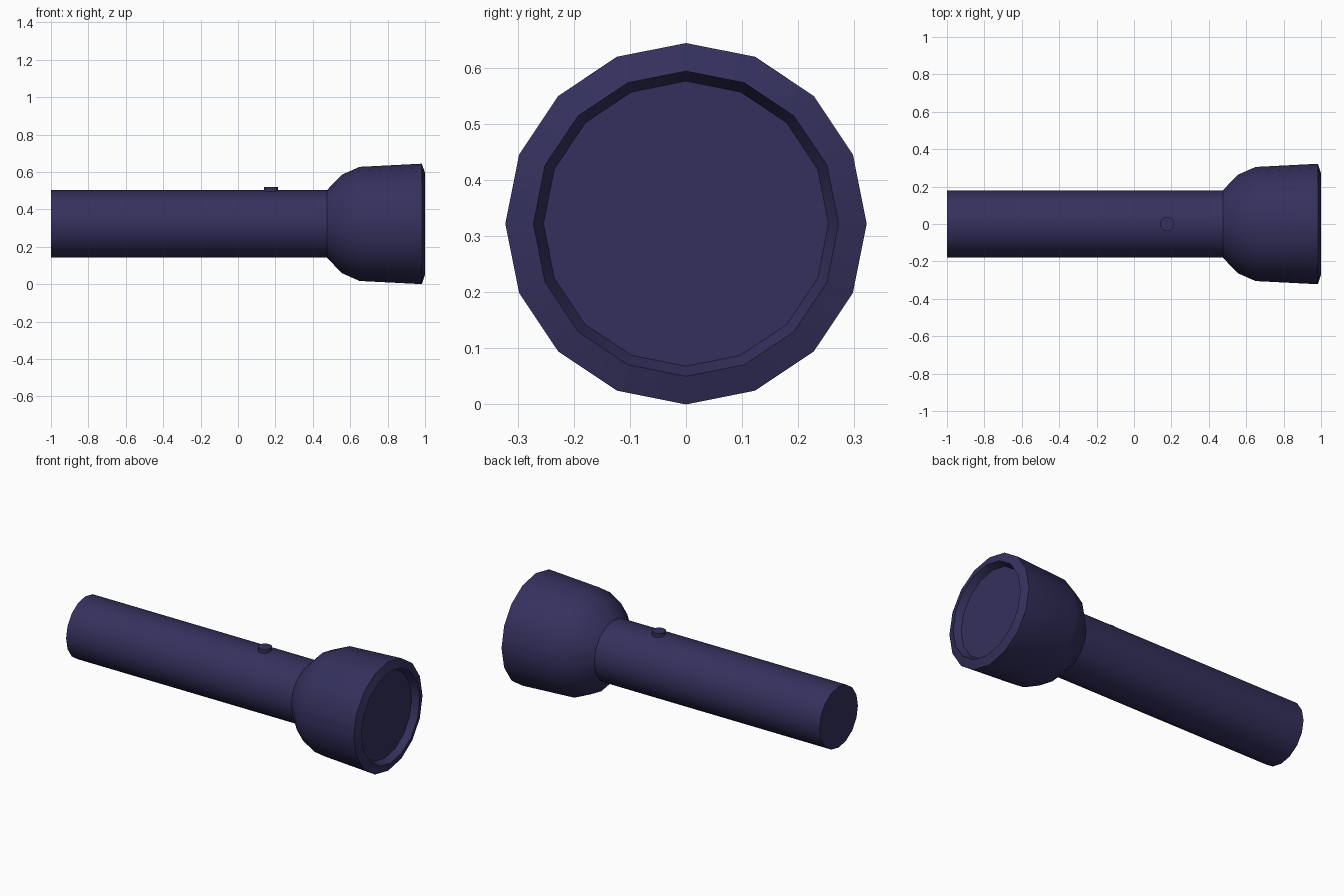
import bpy, bmesh
from math import radians
from mathutils import Matrix, Vector

if "Cube" in bpy.data.objects:
    bpy.data.objects.remove(bpy.data.objects["Cube"])

SIDES = 16
AXIS_Z = 0.322

mat = bpy.data.materials.new("dark_indigo")
mat.diffuse_color = (0.035, 0.03, 0.11, 1)
mat.use_nodes = True
mat.node_tree.nodes["Principled BSDF"].inputs["Base Color"].default_value = mat.diffuse_color


def lathe(name, profile, placement):
    """Spin (height, radius) points about local z, capping both ends."""
    bm = bmesh.new()
    rings = []
    for h, r in profile:
        rot = [Matrix.Rotation(radians(360 * i / SIDES), 3, 'Z') for i in range(SIDES)]
        rings.append([bm.verts.new(m @ Vector((r, 0, h))) for m in rot])
    for a, b in zip(rings, rings[1:]):
        for i in range(SIDES):
            j = (i + 1) % SIDES
            bm.faces.new((a[i], a[j], b[j], b[i]))
    bm.faces.new(rings[0][::-1])
    bm.faces.new(rings[-1])
    me = bpy.data.meshes.new(name)
    bm.to_mesh(me)
    bm.free()
    me.materials.append(mat)
    ob = bpy.data.objects.new(name, me)
    ob.matrix_world = placement
    bpy.context.collection.objects.link(ob)
    bpy.ops.object.select_all(action='DESELECT')
    ob.select_set(True)
    bpy.context.view_layer.objects.active = ob
    bpy.ops.object.shade_smooth_by_angle(angle=radians(30))
    return ob


along_x = Matrix.Translation((0, 0, AXIS_Z)) @ Matrix.Rotation(radians(90), 4, 'Y')

# Handle, flared head, sloped rim and recessed lens in one continuous shell
lathe("torch_body", [(-1, 0.18), (0.475, 0.18), (0.555, 0.263), (0.65, 0.305),
                     (0.983, 0.322), (1.0, 0.272), (0.96, 0.254)], along_x)

# Push button on top of the handle
lathe("switch_button", [(0.48, 0.038), (0.52, 0.038)], Matrix.Translation((0.177, 0, 0)))
